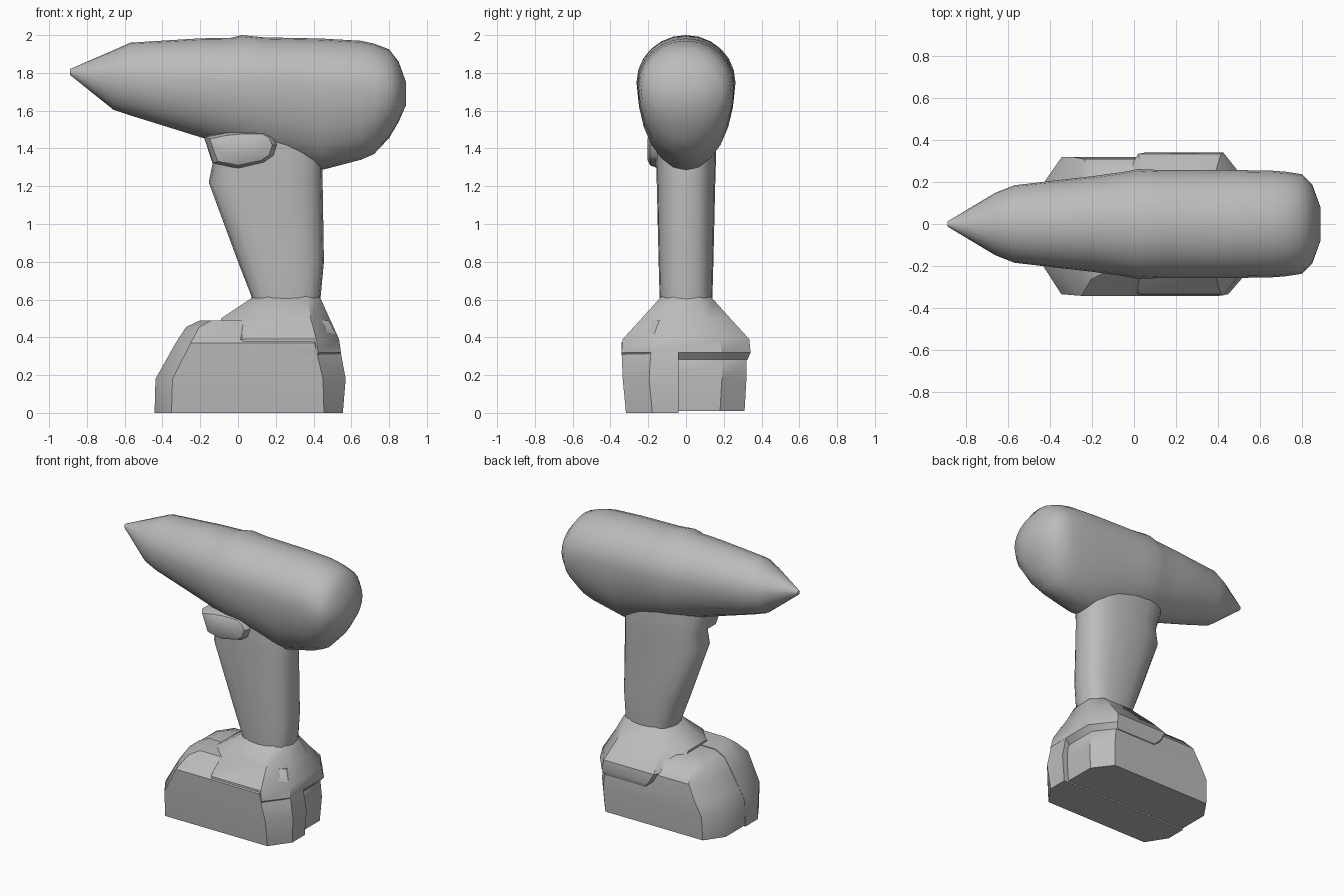
import bpy, bmesh
from math import cos, sin, pi, copysign

cube = bpy.data.objects.get("Cube")
if cube:
    bpy.data.objects.remove(cube)

GREY = (0.5, 0.5, 0.5, 1)
mat = bpy.data.materials.new("plain grey")
mat.use_nodes = True
mat.diffuse_color = GREY
mat.node_tree.nodes["Principled BSDF"].inputs["Base Color"].default_value = GREY


def loft(name, rings, angle=35, cut=None):
    """Skin a list of equal-length rings, cap both ends, optionally keep one side of a y plane."""
    bm = bmesh.new()
    loops = [[bm.verts.new(p) for p in ring] for ring in rings]
    n = len(loops[0])
    for a, b in zip(loops, loops[1:]):
        for i in range(n):
            bm.faces.new((a[i], a[(i + 1) % n], b[(i + 1) % n], b[i]))
    bm.faces.new(loops[0])
    bm.faces.new(loops[-1])
    if cut is not None:
        geom = bm.verts[:] + bm.edges[:] + bm.faces[:]
        res = bmesh.ops.bisect_plane(bm, geom=geom, plane_co=(0, cut, 0),
                                     plane_no=(0, 1, 0), clear_outer=True)
        edges = [e for e in res["geom_cut"] if isinstance(e, bmesh.types.BMEdge)]
        bmesh.ops.holes_fill(bm, edges=edges)
    bmesh.ops.recalc_face_normals(bm, faces=bm.faces[:])
    mesh = bpy.data.meshes.new(name)
    bm.to_mesh(mesh)
    bm.free()
    obj = bpy.data.objects.new(name, mesh)
    bpy.context.collection.objects.link(obj)
    mesh.materials.append(mat)
    bpy.ops.object.select_all(action="DESELECT")
    obj.select_set(True)
    bpy.context.view_layer.objects.active = obj
    bpy.ops.object.shade_smooth_by_angle(angle=angle * pi / 180)
    return obj


def egg(x, top, mid, bottom, w, n=24):
    """Cross-section of the motor housing: widest at mid."""
    ring = []
    for i in range(n):
        a = 2 * pi * i / n
        s = sin(a)
        ring.append((x, w * cos(a), mid + s * ((top - mid) if s > 0 else (mid - bottom))))
    return ring


def chamfered(z, x0, x1, y, c0, c1, cy):
    """Horizontal box section with cut corners: c0/c1 along x at either end, cy along y."""
    return [(x0, -y + cy, z), (x0 + c0, -y, z), (x1 - c1, -y, z), (x1, -y + cy, z),
            (x1, y - cy, z), (x1 - c1, y, z), (x0 + c0, y, z), (x0, y - cy, z)]


def rounded(z, x0, x1, y, n=20, power=0.75):
    """Horizontal soft superellipse section."""
    cx, rx = (x0 + x1) / 2, (x1 - x0) / 2
    f = lambda v: copysign(abs(v) ** power, v)
    return [(cx + rx * f(cos(2 * pi * i / n)), y * f(sin(2 * pi * i / n)), z) for i in range(n)]


# Motor housing with tapered nose and rounded rear
loft("motor_housing", [egg(*s) for s in (
    (-0.89, 1.82, 1.805, 1.79, 0.012),
    (-0.66, 1.92, 1.78, 1.605, 0.15),
    (-0.57, 1.96, 1.78, 1.575, 0.185),
    (-0.20, 1.983, 1.76, 1.46, 0.228),
    (-0.04, 1.985, 1.75, 1.41, 0.25),
    (0.02, 2.0, 1.75, 1.395, 0.262),
    (0.14, 1.988, 1.75, 1.365, 0.257),
    (0.44, 1.982, 1.74, 1.285, 0.258),
    (0.65, 1.97, 1.73, 1.34, 0.255),
    (0.72, 1.955, 1.72, 1.37, 0.25),
    (0.80, 1.925, 1.71, 1.455, 0.238),
    (0.85, 1.86, 1.70, 1.54, 0.19),
    (0.89, 1.75, 1.69, 1.63, 0.08))])

# Grip, narrowing towards the base
loft("handle", [rounded(*s) for s in (
    (0.50, 0.09, 0.435, 0.13),
    (0.62, 0.07, 0.438, 0.14),
    (0.80, 0.00, 0.455, 0.145),
    (1.22, -0.155, 0.448, 0.155),
    (1.32, -0.135, 0.446, 0.158),
    (1.46, -0.18, 0.43, 0.16),
    (1.55, -0.16, 0.41, 0.15))])

# Side switch bulging out of the front of the grip
outline = [(-0.18, 1.46), (-0.08, 1.48), (0.02, 1.49), (0.15, 1.49), (0.19, 1.465), (0.21, 1.42),
           (0.19, 1.36), (0.14, 1.325), (0.0, 1.295), (-0.13, 1.32)]


def switch_ring(y, s):
    return [(0.02 + (x - 0.02) * s, y, 1.40 + (z - 1.40) * s) for x, z in outline]


loft("trigger_switch", [switch_ring(y, s) for y, s in
                        ((-0.205, 0.55), (-0.19, 0.85), (-0.15, 1.0), (-0.02, 1.0), (0.09, 0.8))])

# Battery pack, open to the back side
loft("battery_pack", [chamfered(*s) for s in (
    (0.01, -0.44, 0.52, 0.31, 0.09, 0.10, 0.13),
    (0.18, -0.435, 0.53, 0.32, 0.09, 0.10, 0.13),
    (0.27, -0.385, 0.52, 0.32, 0.09, 0.10, 0.13),
    (0.38, -0.32, 0.46, 0.31, 0.08, 0.08, 0.12),
    (0.45, -0.275, 0.40, 0.25, 0.07, 0.08, 0.10),
    (0.485, -0.20, 0.35, 0.17, 0.06, 0.08, 0.07))])

# Front half of the foot shell, reaching down to the ground
loft("foot_shell", [chamfered(*s) for s in (
    (0.0, -0.442, 0.555, 0.318, 0.09, 0.10, 0.14),
    (0.18, -0.437, 0.57, 0.335, 0.09, 0.12, 0.14),
    (0.37, -0.33, 0.535, 0.343, 0.08, 0.13, 0.16),
    (0.455, -0.275, 0.50, 0.265, 0.07, 0.12, 0.11),
    (0.49, -0.20, 0.48, 0.23, 0.06, 0.10, 0.09))], cut=-0.04)

# Flared skirt joining the grip to the battery
loft("foot_skirt", [chamfered(*s) for s in (
    (0.28, 0.02, 0.51, 0.325, 0.08, 0.10, 0.13),
    (0.32, -0.02, 0.545, 0.342, 0.08, 0.12, 0.15),
    (0.39, -0.08, 0.535, 0.335, 0.10, 0.12, 0.16),
    (0.50, -0.09, 0.485, 0.235, 0.13, 0.10, 0.13),
    (0.60, 0.06, 0.44, 0.145, 0.08, 0.07, 0.07),
    (0.622, 0.11, 0.42, 0.12, 0.06, 0.06, 0.06))])
